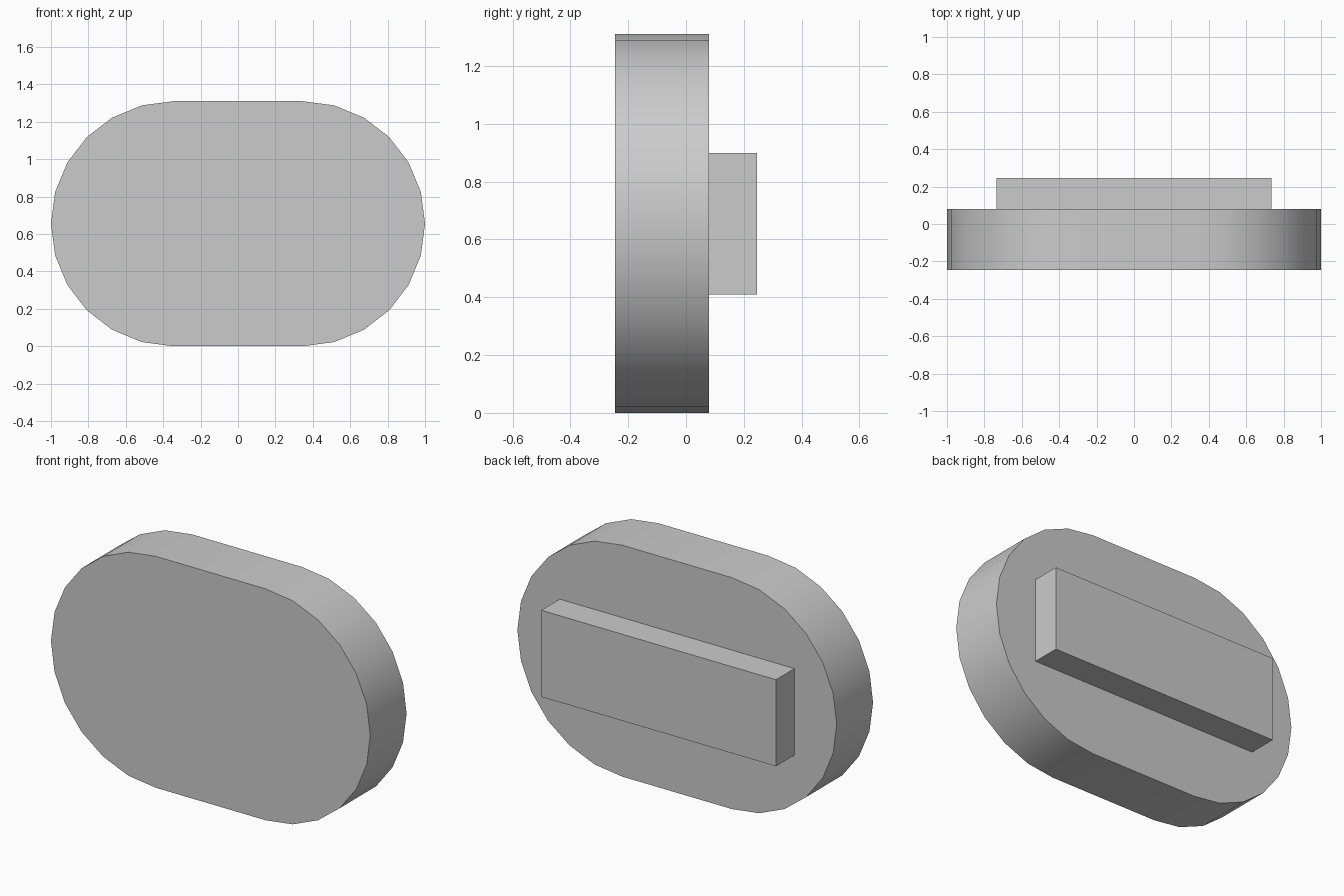
import bpy, bmesh, math

cube = bpy.data.objects.get("Cube")
if cube:
    bpy.data.objects.remove(cube, do_unlink=True)

GREY = (0.6, 0.6, 0.6, 1.0)
grey = bpy.data.materials.new("plain grey")
grey.use_nodes = True
grey.diffuse_color = GREY
grey.node_tree.nodes["Principled BSDF"].inputs["Base Color"].default_value = GREY


def extrude_profile(name, points, y_front, y_back):
    """Extrude an (x, z) outline along y into a closed solid."""
    bm = bmesh.new()
    face = bm.faces.new([bm.verts.new((x, y_front, z)) for x, z in points])
    result = bmesh.ops.extrude_face_region(bm, geom=[face])
    moved = [v for v in result["geom"] if isinstance(v, bmesh.types.BMVert)]
    bmesh.ops.translate(bm, verts=moved, vec=(0, y_back - y_front, 0))
    bmesh.ops.recalc_face_normals(bm, faces=bm.faces)
    mesh = bpy.data.meshes.new(name)
    bm.to_mesh(mesh)
    bm.free()
    mesh.materials.append(grey)
    obj = bpy.data.objects.new(name, mesh)
    bpy.context.collection.objects.link(obj)
    return obj


# Rounded body: two half circles joined by straight edges
RADIUS, OFFSET, STEPS = 0.655, 0.345, 12
outline = []
for side, start in ((1, -math.pi / 2), (-1, math.pi / 2)):
    for i in range(STEPS + 1):
        a = start + math.pi * i / STEPS
        outline.append((side * OFFSET + RADIUS * math.cos(a),
                        RADIUS + RADIUS * math.sin(a)))
body = extrude_profile("rounded_body", outline, -0.245, 0.08)

# Smooth rim with sharp cap edges
bpy.ops.object.select_all(action="DESELECT")
body.select_set(True)
bpy.context.view_layer.objects.active = body
bpy.ops.object.shade_smooth_by_angle(angle=math.radians(30))

# Rectangular block on the back
W, Z0, Z1 = 0.735, 0.41, 0.9
extrude_profile("back_block", [(-W, Z0), (W, Z0), (W, Z1), (-W, Z1)], 0.08, 0.245)
